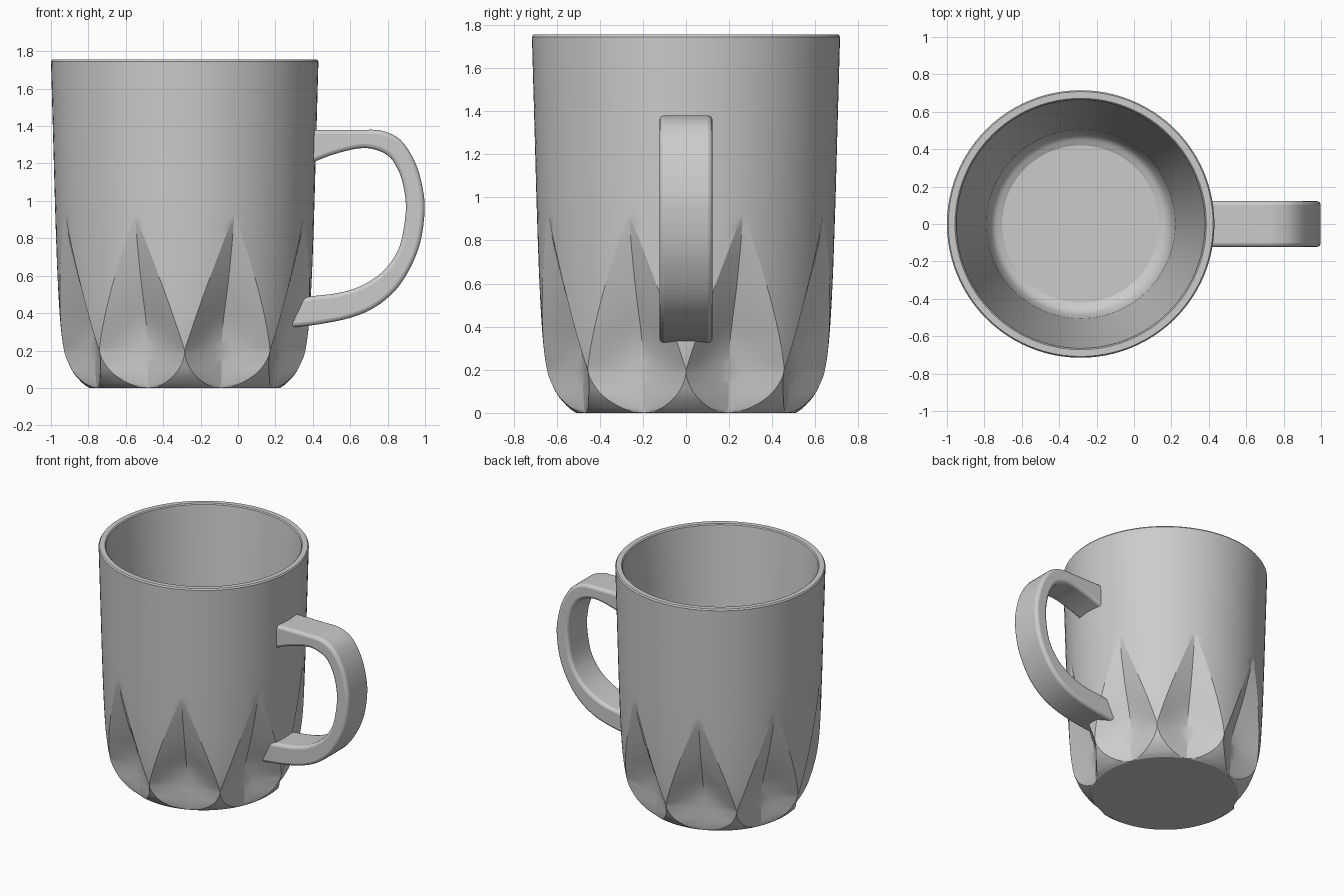
import bpy, bmesh, math
from mathutils import Vector

cube = bpy.data.objects.get("Cube")
if cube:
    bpy.data.objects.remove(cube, do_unlink=True)

CENTRE_X = -0.285
TIP, WIDE, HALF = 0.93, 0.2, 22.5      # petal tip height, widest height, half angle

clay = bpy.data.materials.new("grey_ceramic")
clay.use_nodes = True
grey = (0.6, 0.6, 0.6, 1)
clay.diffuse_color = grey
clay.node_tree.nodes["Principled BSDF"].inputs["Base Color"].default_value = grey


def spline(points, steps):
    """Smooth curve through the points, keeping every one of them."""
    p = [Vector(q) for q in points]
    p = [p[0] * 2 - p[1]] + p + [p[-1] * 2 - p[-2]]
    out = []
    for a, b, c, d in zip(p, p[1:], p[2:], p[3:]):
        for i in range(steps):
            t = i / steps
            out.append(0.5 * (2 * b + (c - a) * t + (2 * a - 5 * b + 4 * c - d) * t**2
                              + (3 * b - a - 3 * c + d) * t**3))
    return out + [p[-2]]


def finish(bm, name):
    bmesh.ops.remove_doubles(bm, verts=bm.verts, dist=0.0002)
    bmesh.ops.recalc_face_normals(bm, faces=bm.faces)
    mesh = bpy.data.meshes.new(name)
    bm.to_mesh(mesh)
    bm.free()
    mesh.materials.append(clay)
    obj = bpy.data.objects.new(name, mesh)
    bpy.context.collection.objects.link(obj)
    return obj


def smooth(obj, degrees):
    bpy.ops.object.select_all(action="DESELECT")
    obj.select_set(True)
    bpy.context.view_layer.objects.active = obj
    bpy.ops.object.shade_smooth_by_angle(angle=math.radians(degrees))


def skin(bm, loops):
    for a, b in zip(loops, loops[1:]):
        for i in range(len(a)):
            j = (i + 1) % len(a)
            bm.faces.new((a[i], a[j], b[j], b[i]))


def petal_half_angle(z):
    if z >= TIP:
        return 0
    if z >= WIDE:
        s = (TIP - z) / (TIP - WIDE)
        return HALF * (s + 0.1 * s * (1 - s))
    return HALF * math.sqrt(max(0, 1 - ((WIDE - z) / WIDE) ** 2))


def ring(radius, z, crease, carved):
    """One level of the body: plain arcs between eight V-shaped petal cuts."""
    w = petal_half_angle(z) if carved else 0
    power = 1 + 0.4 * max(0, 1 - abs(z - 0.23) / 0.2)
    pts = []

    def polar(r, deg):
        a = math.radians(deg)
        return Vector((r * math.cos(a), r * math.sin(a), z))

    for k in range(8):
        mid = HALF + 45 * k
        gap = HALF - w
        pts += [polar(radius, mid - HALF + gap * i / 6) for i in range(6)]
        for j in range(-5, 6):
            t = abs(j) / 5
            edge = polar(radius, mid + math.copysign(w, j))
            inner = polar(crease if w else radius, mid)
            along = inner.lerp(edge, t)
            # ease the valley outwards a little where the cut is widest
            outward = polar(1, mid) - Vector((0, 0, z))
            depth = (edge - inner).dot(outward)
            pts.append(along + outward * depth * (t**power - t))
        pts += [polar(radius, mid + w + gap * i / 6) for i in range(1, 6)]
    return [p + Vector((CENTRE_X, 0, 0)) for p in pts]


# Cup body: outer wall (radius, height, crease radius), rim, then inside wall
outer = spline([(.51, 0, .51), (.545, .025, .512), (.59, .075, .515), (.62, .13, .517),
                (.645, WIDE, .52), (.665, .35, .538), (.68, .6, .618), (.692, TIP, .692),
                (.701, 1.25, .701), (.715, 1.745, .715)], 6)
inner = spline([(.665, 1.748), (.59, 1.0), (.515, .32), (.5, .22), (.47, .15),
                (.42, .12)], 5)
bm = bmesh.new()
levels = [ring(0, 0, 0, False)]
levels += [ring(r, max(z, 0), c, True) for r, z, c in outer]
levels += [ring(.708, 1.755, 0, False), ring(.672, 1.755, 0, False)]
levels += [ring(r, z, 0, False) for r, z in inner]
levels += [ring(0, .12, 0, False)]
skin(bm, [[bm.verts.new(p) for p in level] for level in levels])
body = finish(bm, "cup_body")
smooth(body, 22)

# Handle: outer and inner edge of the band, from the top joint to the bottom one
band = spline([(.36, 1.38, .36, 1.19), (.5, 1.38, .5, 1.245), (.65, 1.38, .64, 1.28),
               (.77, 1.375, .73, 1.275), (.87, 1.325, .81, 1.235), (.945, 1.21, .865, 1.145),
               (.985, 1.08, .893, 1.03), (.998, .95, .895, .92), (.975, .78, .865, .76),
               (.92, .64, .80, .65), (.84, .52, .72, .58), (.73, .43, .62, .53),
               (.6, .375, .52, .505), (.43, .34, .41, .492), (.25, .32, .25, .47)], 4)
bm = bmesh.new()
HALF_WIDTH = 0.123
loops = []
for ox, oz, ix, iz in band:
    corners = [(ox, -1, oz), (ox, 1, oz), (ix, 1, iz), (ix, -1, iz)]
    loops.append([bm.verts.new((x, y * HALF_WIDTH, z)) for x, y, z in corners])
skin(bm, loops)
bm.faces.new(loops[0])
bm.faces.new(loops[-1])
handle = finish(bm, "handle")
bevel = handle.modifiers.new("soft_edges", "BEVEL")
bevel.width = 0.022
bevel.segments = 3
bevel.limit_method = "ANGLE"
bevel.angle_limit = math.radians(50)
smooth(handle, 40)
